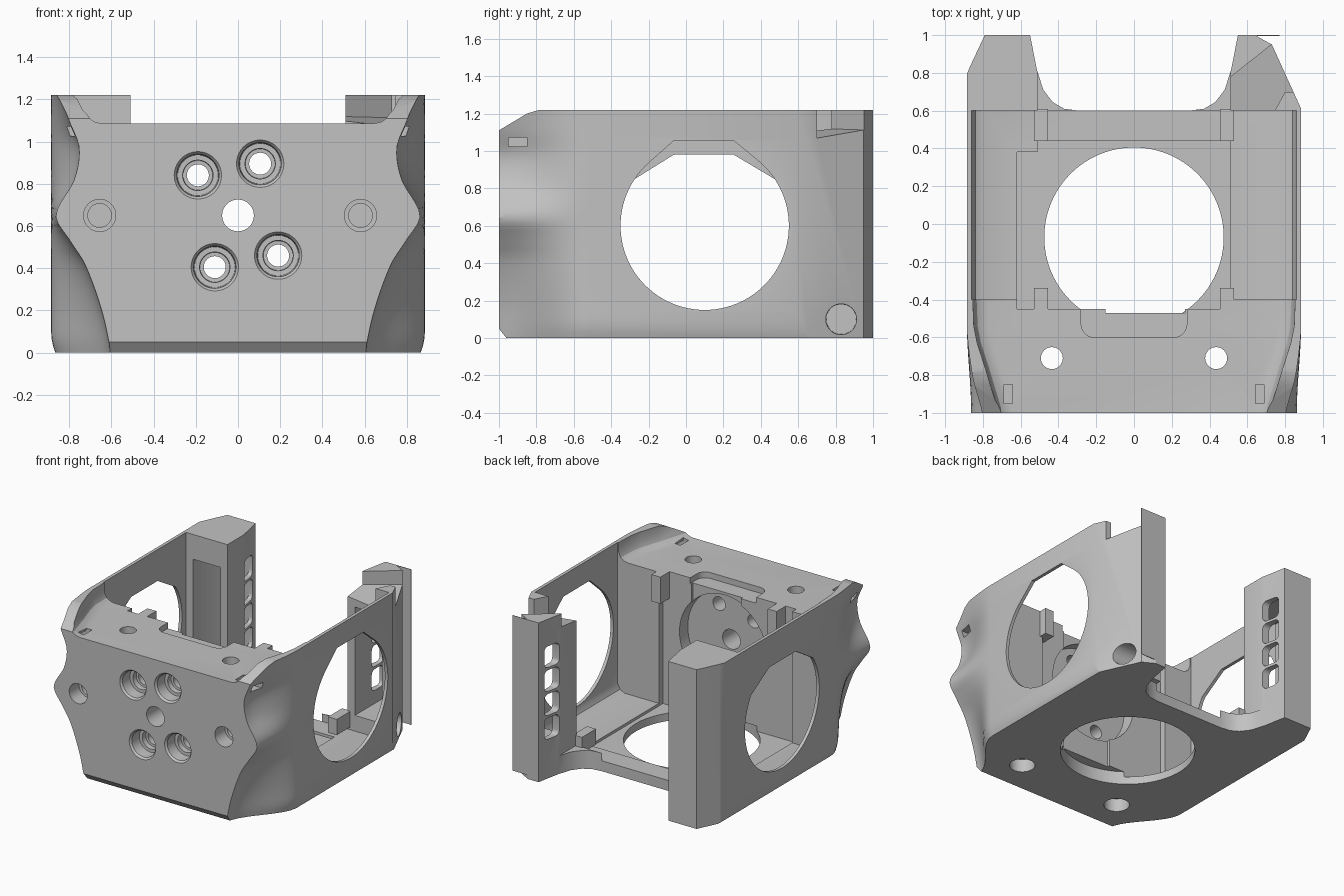
import bpy, bmesh, math

if "Cube" in bpy.data.objects:
    bpy.data.objects.remove(bpy.data.objects["Cube"])

grey = bpy.data.materials.new("matte grey")
grey.use_nodes = True
grey.diffuse_color = (0.54, 0.54, 0.54, 1)
grey.node_tree.nodes["Principled BSDF"].inputs["Base Color"].default_value = grey.diffuse_color


def make_object(name, bm):
    bmesh.ops.recalc_face_normals(bm, faces=bm.faces[:])
    mesh = bpy.data.meshes.new(name)
    bm.to_mesh(mesh)
    bm.free()
    mesh.materials.append(grey)
    obj = bpy.data.objects.new(name, mesh)
    bpy.context.collection.objects.link(obj)
    return obj


def loft(name, rings):
    """Join closed rings of points with quads and cap both ends."""
    bm = bmesh.new()
    rows = [[bm.verts.new(p) for p in ring] for ring in rings]
    n = len(rows[0])
    for a, b in zip(rows, rows[1:]):
        for i in range(n):
            j = (i + 1) % n
            bm.faces.new((a[i], a[j], b[j], b[i]))
    bm.faces.new(rows[0])
    bm.faces.new(rows[-1][::-1])
    return make_object(name, bm)


def place(axis, u, v, d):
    return {"x": (d, u, v), "y": (u, d, v), "z": (u, v, d)}[axis]


def combine(tool, operation="DIFFERENCE"):
    """Apply one boolean to the body and discard the tool."""
    mod = body.modifiers.new("boolean", "BOOLEAN")
    mod.operation, mod.object, mod.solver = operation, tool, "EXACT"
    deps = bpy.context.evaluated_depsgraph_get()
    mesh = bpy.data.meshes.new_from_object(body.evaluated_get(deps))
    body.modifiers.clear()
    body.data = mesh
    bpy.data.objects.remove(tool)


def cut(axis, points, a, b):
    combine(loft("cutter", [[place(axis, u, v, d) for u, v in points] for d in (a, b)]))


def rect(u0, u1, v0, v1):
    return [(u0, v0), (u1, v0), (u1, v1), (u0, v1)]


def circle(u, v, r, n=64):
    return [(u + r * math.cos(math.tau * i / n), v + r * math.sin(math.tau * i / n))
            for i in range(n)]


def rounded(u0, u1, v0, v1, r):
    pts = []
    for k, (u, v) in enumerate(rect(u0 + r, u1 - r, v0 + r, v1 - r)):
        for i in range(7):
            t = math.pi + (k + i / 6) * math.pi / 2
            pts.append((u + r * math.cos(t), v + r * math.sin(t)))
    return pts


def bore(axis, u, v, steps):
    """Stepped round hole; steps are (depth position, radius)."""
    combine(loft("cutter", [[place(axis, *p, d) for p in circle(u, v, r)] for d, r in steps]))


def mirrored(half):
    return half + [(-x, y) for x, y in half[::-1]]


# Outer shell: a bulging front outline blended into straight sides
front = [(0, .6), (.2, .645), (.42, .725), (.53, .795), (.65, .862),
         (.82, .775), (.97, .752), (1.1, .8), (1.22, .84)]


def front_width(z):
    k = max(i for i in range(len(front) - 1) if front[i][0] <= z + 1e-6)
    p = [front[min(max(k + i, 0), len(front) - 1)] for i in (-1, 0, 1, 2)]
    h = p[2][0] - p[1][0]
    t = (z - p[1][0]) / h
    m1 = (p[2][1] - p[0][1]) / (p[2][0] - p[0][0]) * h
    m2 = (p[3][1] - p[1][1]) / (p[3][0] - p[1][0]) * h
    s = t * t * (3 - 2 * t)
    return (p[1][1] * (1 - s) + p[2][1] * s
            + m1 * t * (1 - t) ** 2 - m2 * t * t * (1 - t))


def half_width(y, z):
    side = .885 - .02 * max(0, 1 - z / .1) ** 2
    t = min(1, (y + 1) / .48)
    s = t * t * (3 - 2 * t)
    return front_width(z) * (1 - s) + side * s


heights = [1.22 * i / 36 for i in range(37)]
stations = [-1 + .48 * i / 16 for i in range(17)] + [1]
body = loft("camera_cage_body", [
    [(half_width(y, z), y, z) for z in heights] + [(-half_width(y, z), y, z) for z in heights[::-1]]
    for y in stations])

# Main cavity with sloped floor edges, sunken floor and open back
cut("y", mirrored([(.8, .08), (.84, .1), (.86, .14), (.86, 1.5)]), -.4, .6)
cut("z", [(-.62, -.45), (.51, -.45), (.51, .44), (-.51, .44), (-.51, .38), (-.62, .38)], .06, 1.5)
cut("z", rect(-.51, .51, .4, 1.1), .14, 1.5)
cut("z", mirrored([(.55, 1.1), (.55, 1), (.515, .82), (.48, .71), (.43, .645), (.37, .61), (.29, .6)]), -.1, 1.5)
cut("z", circle(0, -.07, .475, 96), -.1, .1)

# Chamfered rear corners
cut("z", [(.64, 1.1), (.64, 1), (.73, .95), (.885, .61), (1, .61), (1, 1.1)], -.1, 1.5)
cut("z", [(-.79, 1.1), (-.79, 1), (-.87, .83), (-.89, .78), (-1, .78), (-1, 1.1)], -.1, 1.5)

# Lowered front deck with coved side lips
lip = [(.72, -1.1), (.73, -.97), (.79, -.77), (.835, -.63), (.853, -.54), (.86, -.35)]
combine(loft("cutter", [[(x, y, z) for x, y in mirrored([(u - inset, v) for u, v in lip])]
                        for z, inset in ((1.085, .085), (1.093, .05), (1.11, .025), (1.15, .006), (1.5, 0))]))

# Sloped lip ends and front lower chamfer
cut("x", [(-1.1, 1.05), (-1, 1.11), (-.85, 1.2), (-.78, 1.221), (-.78, 1.4), (-1.1, 1.4)], -1, 1)
cut("x", [(-1.1, -.1), (-1.1, .05), (-1, .05), (-.96, 0), (-.96, -.1)], -1, 1)

# Finger pocket on the deck and shallow round recess behind the front plate
cut("z", rounded(-.28, .28, -.6, -.2, .07), 1.04, 1.5)
cut("z", rect(-.15, .27, -.47, -.4), .08, 1.5)
bore("y", 0, .65, [(-.55, .37), (-.3, .37)])


# Side ports with flattened tops
def port(top, shoulder):
    arc = [p for p in circle(.1, .6, .45, 96) if p[1] < shoulder]
    ring = sorted(arc, key=lambda p: (math.atan2(p[1] - .6, p[0] - .1) - math.pi / 2) % math.tau)
    return ring + [(.255, top), (-.065, top)]


cut("x", port(1.055, .94), .6, 1)
cut("x", port(.98, .87), -1, -.6)

# Front plate holes: centre, four countersunk, two blind
bore("y", 0, .65, [(-1.1, .075), (-.4, .075)])
for x, z in ((-.19, .84), (.105, .895), (.19, .46), (-.11, .405)):
    bore("y", x, z, [(-1.1, .112), (-1, .112), (-.985, .1), (-.9, .096),
                     (-.899, .072), (-.86, .07), (-.859, .052), (-.4, .052)])
for x in (-.655, .58):
    bore("y", x, .65, [(-1.1, .076), (-.88, .076), (-.879, .056), (-.82, .056)])

# Rear side socket
bore("x", .83, .1, [(.6, .08), (1, .085)])

# Step in the top of the left rear pillar, with a thin sloping floor
step = [(.45, .59), (.45, .73), (.73, .951), (.95, .951), (.95, .7), (.8, .7), (.74, .59)]
combine(loft("cutter", [[(x, y, 1.5) for x, y in step],
                        [(x, y, 1.11 - .12 * (x - .5) + .12 * (y - .7)) for x, y in step]]))

for s in (-1, 1):
    # Deck screw holes and strap slots
    bore("z", s * .435, -.71, [(-.1, .09), (.1, .09), (.1001, .058), (1.3, .058)])
    cut("z", rect(s * .665 - .023, s * .665 + .023, -.95, -.85), 1.03, 1.3)
    cut("x", rect(-.95, -.85, 1.025, 1.072), *sorted((s * .65, s * .95)))
    # Hollow rear pillars with a ladder of vents
    cut("z", [(s * x, y) for x, y in ((.57, .55), (.57, .95), (.67, .95), (.8, .7), (.8, .55))], .2, 1.03)
    for i in range(4):
        z = .3 + .183 * i
        cut("x", rounded(.805, .945, z, z + .163, .035), *sorted((s * .45, s * .62)))
    # Upper corner brackets and floor stops
    for name, y0, y1, z0, z1 in (("bracket", -.47, -.34, .88, 1.085), ("stop", .44, .61, .1, .22)):
        x0, x1 = sorted((s * .455, s * .53))
        combine(loft(name, [[(u, v, d) for u, v in rect(x0, x1, y0, y1)] for d in (z0, z1)]), "UNION")

# Thin fin on the back of the left rear pillar
loft("rear_fin", [[(u, v, d) for u, v in rect(.55, .77, .996, 1)] for d in (.03, 1.22)])

bpy.context.view_layer.objects.active = body
body.select_set(True)
bpy.ops.object.shade_smooth_by_angle(angle=math.radians(28))
